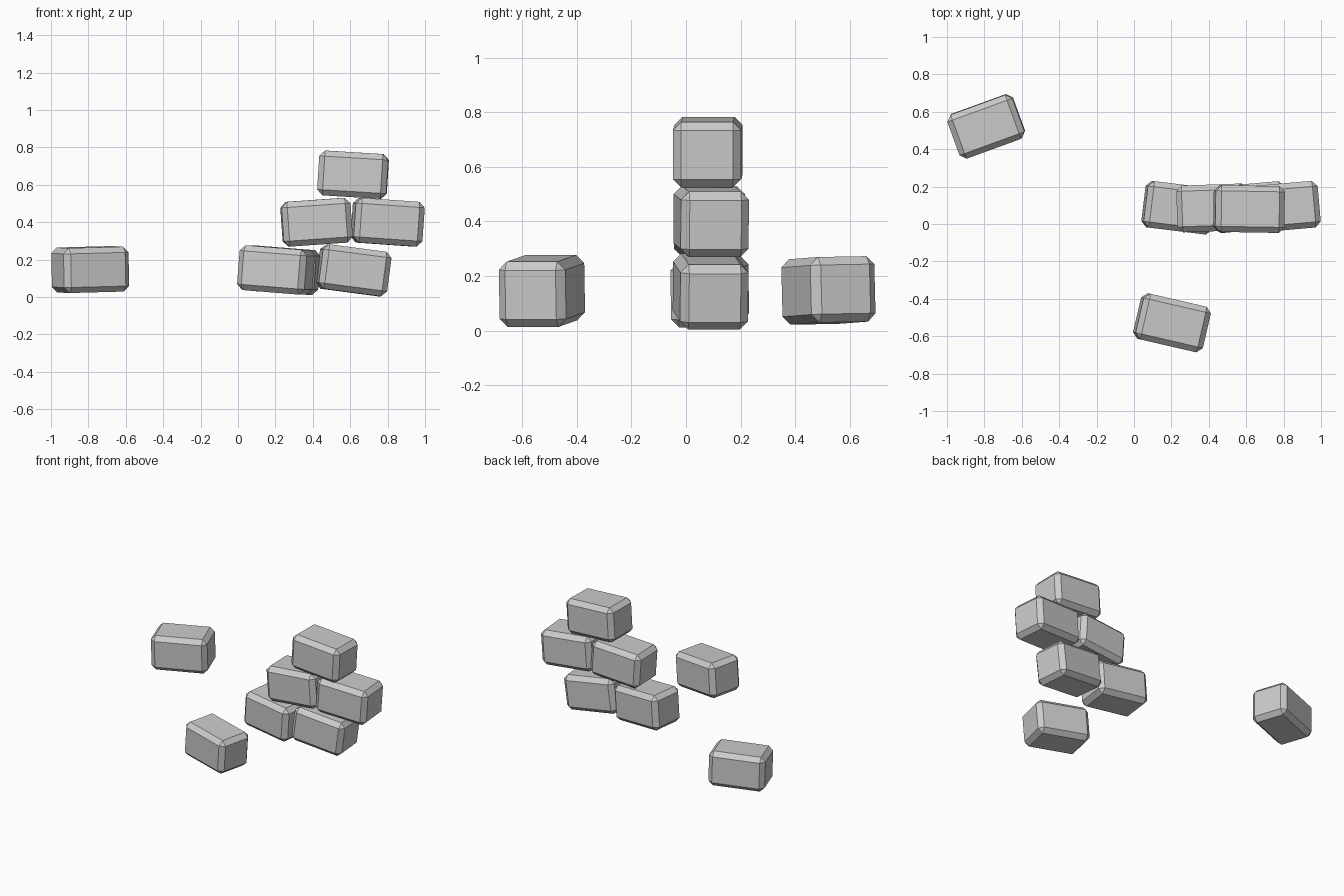
import bpy, bmesh
from math import radians

if "Cube" in bpy.data.objects:
    bpy.data.objects.remove(bpy.data.objects["Cube"])

SIZE = (0.37, 0.25, 0.24)   # block length, depth, height
CHAMFER = 0.03


def block(name, loc, roll, pitch, yaw):
    """One chamfered stone block, tilted by the given angles in degrees."""
    bm = bmesh.new()
    bmesh.ops.create_cube(bm, size=1)
    bmesh.ops.scale(bm, vec=SIZE, verts=bm.verts)
    bmesh.ops.bevel(bm, geom=bm.edges[:], offset=CHAMFER, segments=1,
                    profile=0.5, affect='EDGES')
    mesh = bpy.data.meshes.new(name)
    bm.to_mesh(mesh)
    bm.free()
    ob = bpy.data.objects.new(name, mesh)
    ob.location = loc
    ob.rotation_euler = (radians(roll), radians(pitch), radians(yaw))
    bpy.context.collection.objects.link(ob)
    return ob


# loose blocks on the ground
block("loose_block_back", (-0.79, 0.522, 0.147), 1, -1.5, 20)
block("loose_block_front", (0.203, -0.528, 0.145), 0, 4.5, -13)

# stacked pile, bottom row to top
block("bottom_block_left", (0.24, 0.087, 0.142), 0, 4, -7)
block("bottom_block_right", (0.618, 0.09, 0.143), 0, 7.5, 5)
block("middle_block_left", (0.42, 0.086, 0.40), 0, -4, 2)
block("middle_block_right", (0.80, 0.092, 0.40), 0, 4, 5)
block("top_block", (0.615, 0.08, 0.654), 0, 3.5, -1)
